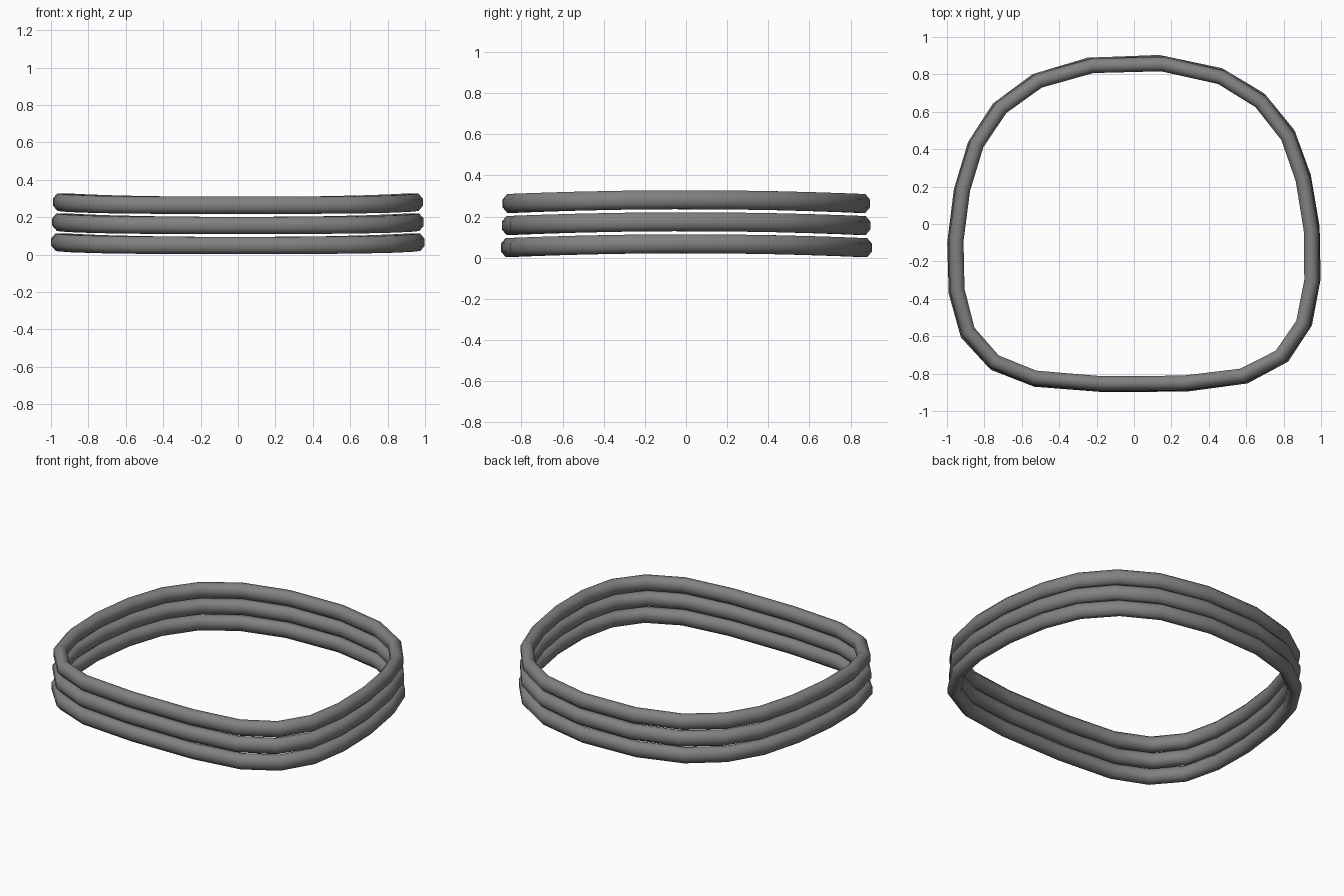
import bpy, bmesh, math
from mathutils import Vector

if "Cube" in bpy.data.objects:
    bpy.data.objects.remove(bpy.data.objects["Cube"], do_unlink=True)

grey = bpy.data.materials.new("plain grey")
grey.use_nodes = True
COLOUR = (0.22, 0.22, 0.22, 1)
grey.diffuse_color = COLOUR
grey.node_tree.nodes["Principled BSDF"].inputs["Base Color"].default_value = COLOUR

# Half of the centreline, back to front; the other half is mirrored
half = [(0, .87), (.36, .825), (.6, .72), (.78, .55), (.88, .34), (.94, .08),
        (.96, -.2), (.935, -.45), (.85, -.65), (.67, -.785), (.42, -.845), (0, -.86)]
outline = [Vector(p) for p in half + [(-x, y) for x, y in half[-2:0:-1]]]


def smooth_point(t):
    """Point on the closed spline through the outline."""
    n = len(outline)
    i, u = int(math.floor(t)), t - math.floor(t)
    a, b, c, d = (outline[(i + k) % n] for k in (-1, 0, 1, 2))
    return (2 * b + (c - a) * u + (2 * a - 5 * b + 4 * c - d) * u ** 2
            + (3 * b - a - 3 * c + d) * u ** 3) / 2


def ring(name, z, size, phase):
    """Sweep a tall octagon along the outline, lifted slightly at the sides."""
    count, sides, half_wide, half_tall = len(outline), 8, .039, .046
    path = [smooth_point(i + phase) * size for i in range(count)]
    bm = bmesh.new()
    loops = []
    for i, p in enumerate(path):
        along = (path[(i + 1) % count] - p).normalized() + (p - path[i - 1]).normalized()
        out = Vector((-along.y, along.x)).normalized()
        lift = .019 * (1 - (p.y / .87) ** 2)
        loop = []
        for k in range(sides):
            a = math.tau * (k + .5) / sides
            grow = 1 / math.cos(math.pi / sides)
            q = p + out * half_wide * grow * math.cos(a)
            loop.append(bm.verts.new((q.x, q.y, z + lift + half_tall * grow * math.sin(a))))
        loops.append(loop)
    for i in range(count):
        a, b = loops[i], loops[(i + 1) % count]
        for k in range(sides):
            j = (k + 1) % sides
            bm.faces.new((a[k], b[k], b[j], a[j]))
    bmesh.ops.recalc_face_normals(bm, faces=bm.faces)
    mesh = bpy.data.meshes.new(name)
    bm.to_mesh(mesh)
    bm.free()
    mesh.materials.append(grey)
    mesh.shade_smooth()
    obj = bpy.data.objects.new(name, mesh)
    bpy.context.collection.objects.link(obj)


# Three stacked bands
ring("lower_band", .049, 1.002, 0.35)
ring("middle_band", .156, .998, 0.45)
ring("upper_band", .263, .993, 0.4)
